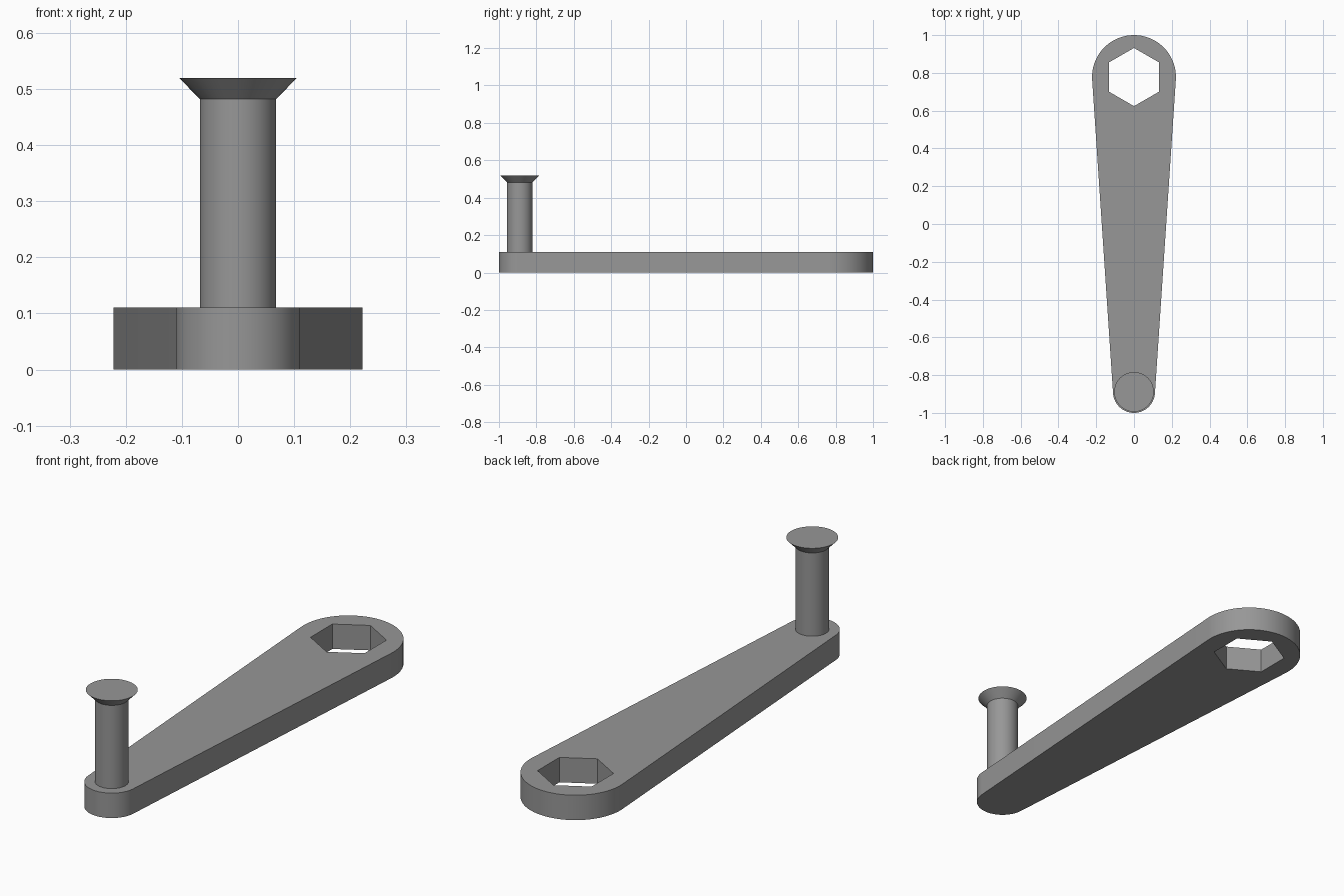
import bpy, bmesh, math

if "Cube" in bpy.data.objects:
    bpy.data.objects.remove(bpy.data.objects["Cube"])

BIG_Y, BIG_R = 0.778, 0.222
SMALL_Y, SMALL_R = -0.889, 0.111
HEX_R, THICK = 0.154, 0.111

grey = bpy.data.materials.new("steel grey")
grey.diffuse_color = (0.31, 0.31, 0.31, 1)
grey.use_nodes = True
grey.node_tree.nodes["Principled BSDF"].inputs["Base Color"].default_value = grey.diffuse_color


def finish(name, bm):
    bmesh.ops.remove_doubles(bm, verts=bm.verts, dist=1e-5)
    bmesh.ops.recalc_face_normals(bm, faces=bm.faces)
    mesh = bpy.data.meshes.new(name)
    bm.to_mesh(mesh)
    bm.free()
    mesh.materials.append(grey)
    obj = bpy.data.objects.new(name, mesh)
    bpy.context.collection.objects.link(obj)
    bpy.ops.object.select_all(action='DESELECT')
    obj.select_set(True)
    bpy.context.view_layer.objects.active = obj
    bpy.ops.object.shade_smooth_by_angle(angle=math.radians(30))
    return obj


def arc(cy, r, a0, a1, n):
    return [(r * math.cos(a0 + (a1 - a0) * i / n),
             cy + r * math.sin(a0 + (a1 - a0) * i / n)) for i in range(n + 1)]


# Tapered arm: one half outline round both ends and back along the hex socket
tilt = math.asin((BIG_R - SMALL_R) / (BIG_Y - SMALL_Y))
half = (arc(SMALL_Y, SMALL_R, -math.pi / 2, -tilt, 24)
        + arc(BIG_Y, BIG_R, -tilt, math.pi / 2, 28)
        + arc(BIG_Y, HEX_R, math.pi / 2, -math.pi / 2, 3))
bm = bmesh.new()
for side in (1, -1):
    low = [bm.verts.new((side * x, y, 0)) for x, y in half]
    high = [bm.verts.new((side * x, y, THICK)) for x, y in half]
    bm.faces.new(low)
    bm.faces.new(high)
    for i in range(len(half) - 1):
        # Leave the centre line open where the halves join
        if abs(half[i][0]) + abs(half[i + 1][0]) > 1e-4:
            bm.faces.new((low[i], low[i + 1], high[i + 1], high[i]))
finish("crank_arm", bm)

# Handle pin with a flared, flat-topped head
SEGS = 48
profile = [(0.068, THICK), (0.068, 0.482), (0.105, 0.52)]
bm = bmesh.new()
rings = [[bm.verts.new((r * math.cos(2 * math.pi * i / SEGS),
                        SMALL_Y + r * math.sin(2 * math.pi * i / SEGS), z))
          for i in range(SEGS)] for r, z in profile]
for a, b in zip(rings, rings[1:]):
    for i in range(SEGS):
        j = (i + 1) % SEGS
        bm.faces.new((a[i], a[j], b[j], b[i]))
bm.faces.new(rings[0])
bm.faces.new(rings[-1])
finish("handle_pin", bm)
